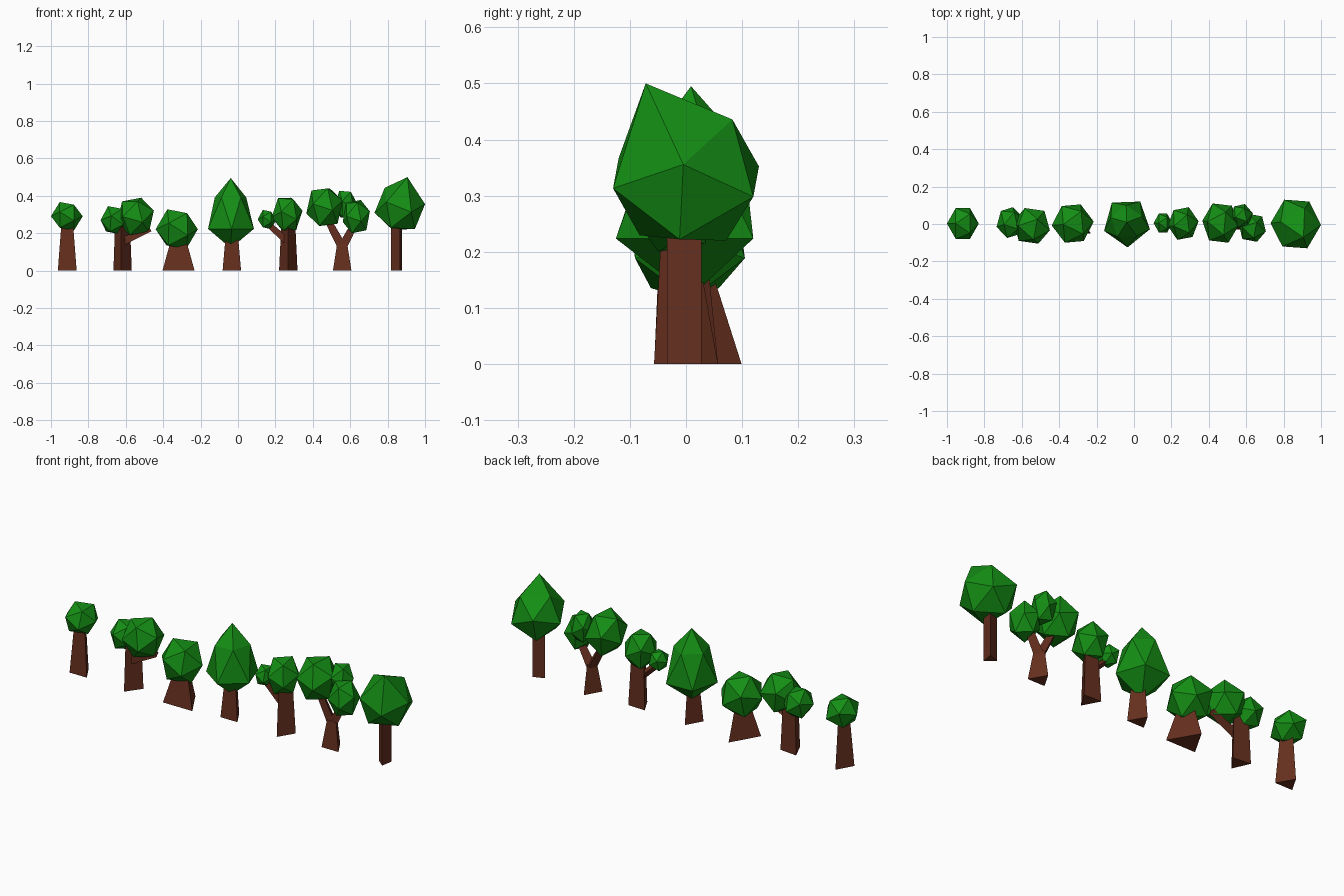
import bpy, bmesh
from math import radians, sqrt, cos, sin
from mathutils import Vector, Euler

if "Cube" in bpy.data.objects:
    bpy.data.objects.remove(bpy.data.objects["Cube"])


def material(name, rgb):
    m = bpy.data.materials.new(name)
    m.diffuse_color = (*rgb, 1)
    m.use_nodes = True
    m.node_tree.nodes["Principled BSDF"].inputs["Base Color"].default_value = m.diffuse_color
    return m


LEAF = material("leaf_green", (0.007, 0.27, 0.007))
BARK = material("bark_brown", (0.13, 0.028, 0.013))


def finish(bm, name, mat):
    bmesh.ops.recalc_face_normals(bm, faces=bm.faces)
    mesh = bpy.data.meshes.new(name)
    bm.to_mesh(mesh)
    bm.free()
    mesh.materials.append(mat)
    obj = bpy.data.objects.new(name, mesh)
    bpy.context.collection.objects.link(obj)
    return obj


def limb(name, start, end, r0, r1, spin=90):
    """Three-sided tapered trunk or branch between two points."""
    start, end = Vector(start), Vector(end)
    turn = Vector((0, 0, 1)).rotation_difference(end - start)
    bm = bmesh.new()
    rings = []
    for p, r in ((start, r0), (end, r1)):
        angles = [radians(spin + 120 * i) for i in range(3)]
        rings.append([bm.verts.new(p + turn @ Vector((r * cos(a), r * sin(a), 0))) for a in angles])
    lo, hi = rings
    bm.faces.new(lo[::-1])
    bm.faces.new(hi)
    for i in range(3):
        j = (i + 1) % 3
        bm.faces.new((lo[i], lo[j], hi[j], hi[i]))
    return finish(bm, name, BARK)


def crown(name, xs, ys, zs, rot=(0, 31.7, 0), tip=0.0, taper=0.0):
    """Twenty-sided leaf ball, turned, optionally pointed, fitted to its extents."""
    phi = (1 + sqrt(5)) / 2
    turn = Euler([radians(a) for a in rot]).to_matrix()
    pts = []
    for a in (-1, 1):
        for b in (-phi, phi):
            pts += [Vector((0, a, b)), Vector((a, b, 0)), Vector((b, 0, a))]
    pts = [turn @ p / sqrt(1 + phi * phi) for p in pts]
    top = max(pts, key=lambda p: p.z)
    top.z += tip
    for p in pts:
        k = 1 - taper * max(0, p.z)
        p.x *= k
        p.y *= k
    for axis, (lo, hi) in enumerate((xs, ys, zs)):
        a = min(p[axis] for p in pts)
        b = max(p[axis] for p in pts)
        for p in pts:
            p[axis] = lo + (p[axis] - a) / (b - a) * (hi - lo)
    bm = bmesh.new()
    for p in pts:
        bm.verts.new(p)
    bmesh.ops.convex_hull(bm, input=bm.verts)
    return finish(bm, name, LEAF)


# Tree 1: small round tree
limb("round_tree_trunk", (-0.913, 0, 0), (-0.913, 0, 0.25), 0.058, 0.036)
crown("round_tree_crown", (-1, -0.83), (-0.08, 0.085), (0.215, 0.367))

# Tree 2: two crowns with a side branch
limb("double_tree_trunk", (-0.62, 0, 0), (-0.62, 0, 0.25), 0.057, 0.046, 264)
limb("double_tree_branch", (-0.62, -0.01, 0.155), (-0.47, -0.01, 0.225), 0.025, 0.018)
crown("double_tree_left_crown", (-0.735, -0.59), (-0.075, 0.09), (0.195, 0.345), (0, 31.7, 15))
crown("double_tree_right_crown", (-0.645, -0.45), (-0.105, 0.085), (0.19, 0.39), (10, 15, -8))

# Tree 3: short stout tree
limb("stout_tree_trunk", (-0.318, 0, 0), (-0.318, 0, 0.16), 0.099, 0.048)
crown("stout_tree_crown", (-0.44, -0.215), (-0.1, 0.105), (0.115, 0.328), (0, 31.7, 5))

# Tree 4: tall pointed tree
limb("pointed_tree_trunk", (-0.033, 0, 0), (-0.033, 0, 0.17), 0.057, 0.04)
crown("pointed_tree_crown", (-0.16, 0.085), (-0.125, 0.12), (0.12, 0.495), (0, -58.3, 20), taper=0.7)

# Tree 5: main crown and a small one on a side branch
limb("side_branch_tree_trunk", (0.268, 0, 0), (0.268, 0, 0.27), 0.057, 0.042, 268)
limb("side_branch_tree_branch", (0.26, 0, 0.16), (0.155, 0, 0.255), 0.022, 0.017)
crown("side_branch_tree_main_crown", (0.18, 0.345), (-0.085, 0.09), (0.215, 0.39), (5, 22, 10))
crown("side_branch_tree_small_crown", (0.105, 0.205), (-0.045, 0.055), (0.222, 0.325))

# Tree 6: forked trunk with three crowns
limb("forked_tree_trunk", (0.557, 0, 0), (0.557, 0, 0.145), 0.057, 0.031)
limb("forked_tree_left_branch", (0.56, 0, 0.12), (0.47, 0, 0.29), 0.028, 0.02)
limb("forked_tree_right_branch", (0.554, 0, 0.12), (0.635, 0, 0.27), 0.028, 0.02)
crown("forked_tree_left_crown", (0.365, 0.56), (-0.1, 0.11), (0.24, 0.44), (0, 15, -6))
crown("forked_tree_back_crown", (0.515, 0.635), (-0.02, 0.107), (0.28, 0.427), (0, 25, 12))
crown("forked_tree_right_crown", (0.56, 0.705), (-0.095, 0.055), (0.2, 0.378), (8, 15, -10))

# Tree 7: tall slim trunk with a large, lopsided crown
limb("tall_tree_trunk", (0.853, 0, 0), (0.853, 0, 0.28), 0.036, 0.036, 50)
crown("tall_tree_crown", (0.73, 1.0), (-0.13, 0.13), (0.22, 0.5), (-4, 22, -4), tip=0.4)
